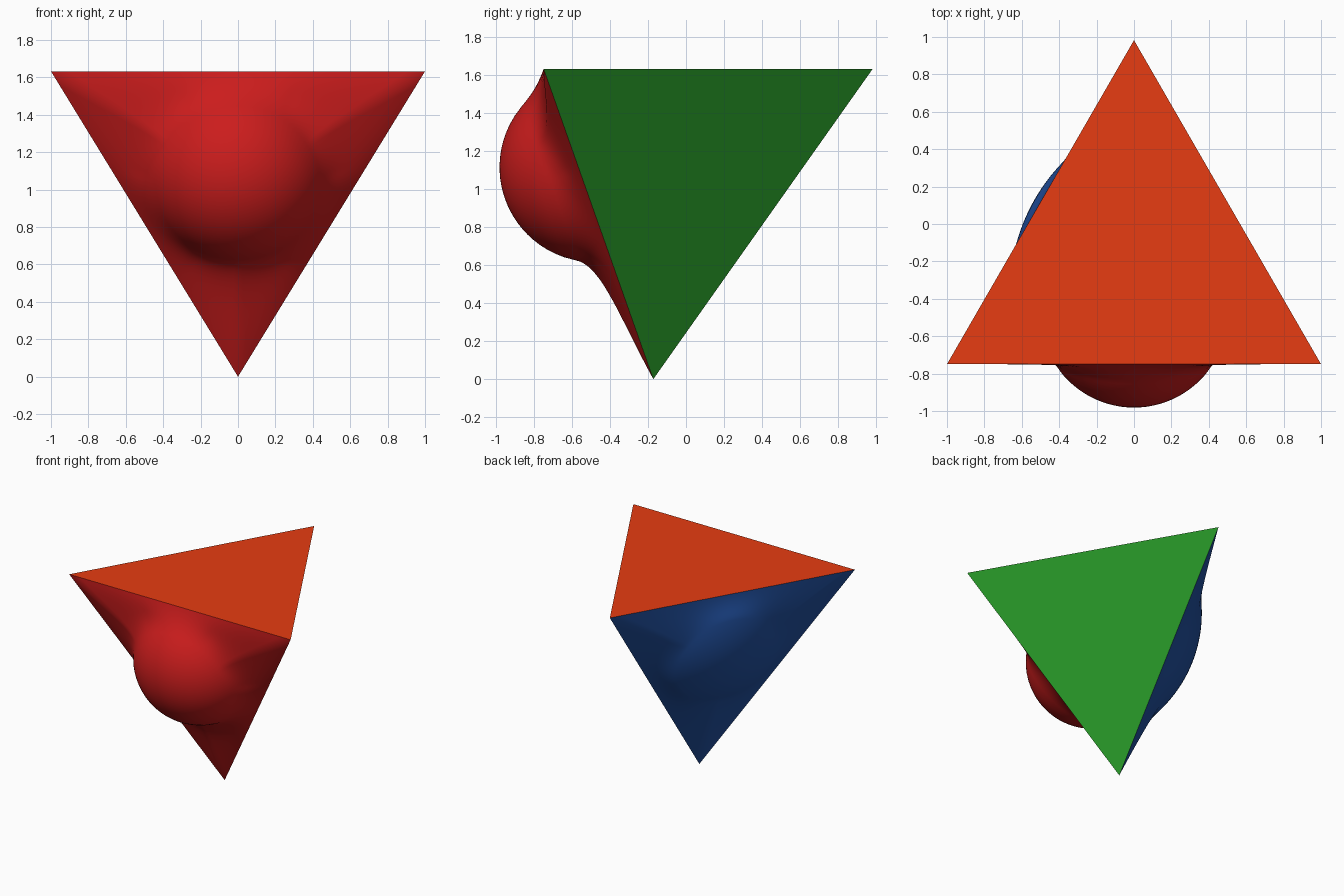
import bpy, bmesh, math
from mathutils import Vector

if "Cube" in bpy.data.objects:
    bpy.data.objects.remove(bpy.data.objects["Cube"])

AXIS_Y = -0.172                     # vertical axis of the tetrahedron
H = 2 * math.sqrt(2 / 3)            # height for edge length 2
IN = 1 / math.sqrt(3)               # face inradius

A = Vector((-1, AXIS_Y - IN, H))
B = Vector((1, AXIS_Y - IN, H))
C = Vector((0, AXIS_Y + 2 * IN, H))
TIP = Vector((0, AXIS_Y, 0))
MIDDLE = (A + B + C + TIP) / 4


def finish(name, bm, color, smooth=False):
    mesh = bpy.data.meshes.new(name)
    for f in bm.faces:
        f.smooth = smooth
    bm.to_mesh(mesh)
    bm.free()
    obj = bpy.data.objects.new(name, mesh)
    bpy.context.collection.objects.link(obj)
    mat = bpy.data.materials.new(name + "_paint")
    mat.diffuse_color = (*color, 1)
    mat.use_nodes = True
    mat.node_tree.nodes["Principled BSDF"].inputs["Base Color"].default_value = mat.diffuse_color
    mesh.materials.append(mat)
    return obj


def outward(corners):
    """Order the corners so the face normal points outwards."""
    a, b, c = corners
    n = (b - a).cross(c - a).normalized()
    if n.dot((a + b + c) / 3 - MIDDLE) < 0:
        return (a, c, b), -n
    return (a, b, c), n


def flat_face(name, corners, color):
    corners, _ = outward(corners)
    bm = bmesh.new()
    bm.faces.new([bm.verts.new(p) for p in corners])
    finish(name, bm, color)


def film_profile(edge_r, r0, ball_r, depth):
    """Radius and height pairs: ball cap, then film down to the edge."""
    pts = [(r, math.sqrt(ball_r ** 2 - r * r) - depth)
           for r in (r0 * i / 12 for i in range(1, 13))]
    h0 = pts[-1][1]
    slope = r0 / (h0 + depth)
    dr = min(0.07, 0.27 * (edge_r - r0))
    ctrl = [(r0, h0), (r0 + dr, h0 - slope * dr),
            (r0 + 0.5 * (edge_r - r0), 0.34 * h0), (edge_r, 0)]
    for i in range(1, 19):
        t = i / 18
        w = ((1 - t) ** 3, 3 * t * (1 - t) ** 2, 3 * t * t * (1 - t), t ** 3)
        pts.append(tuple(sum(k * p[j] for k, p in zip(w, ctrl)) for j in (0, 1)))
    return pts


def bulging_face(name, corners, color, r0, ball_r, depth, seg=144):
    corners, n = outward(corners)
    center = sum(corners, Vector()) / 3
    ex = (corners[0] - center).normalized()
    ey = n.cross(ex)
    bm = bmesh.new()
    top = bm.verts.new(center + n * (ball_r - depth))
    spokes = []
    for s in range(seg):
        a = math.tau * s / seg
        edge_r = IN / math.cos(a % (math.tau / 3) - math.pi / 3)
        d = ex * math.cos(a) + ey * math.sin(a)
        spokes.append([bm.verts.new(center + d * r + n * h)
                       for r, h in film_profile(edge_r, r0, ball_r, depth)])
    for s in range(seg):
        p, q = spokes[s], spokes[(s + 1) % seg]
        bm.faces.new((top, p[0], q[0]))
        for i in range(len(p) - 1):
            bm.faces.new((p[i], p[i + 1], q[i + 1], q[i]))
    finish(name, bm, color, smooth=True)


# Two flat faces
flat_face("top_face", (A, B, C), (0.8, 0.045, 0.006))
flat_face("right_face", (B, C, TIP), (0.02, 0.3, 0.02))
# Two faces with a ball pressing out through a stretched film
bulging_face("front_bulge_face", (A, B, TIP), (0.6, 0.012, 0.012), 0.43, 0.5, 0.08)
bulging_face("left_bulge_face", (A, C, TIP), (0.015, 0.08, 0.35), 0.40, 1.0, 0.82)
